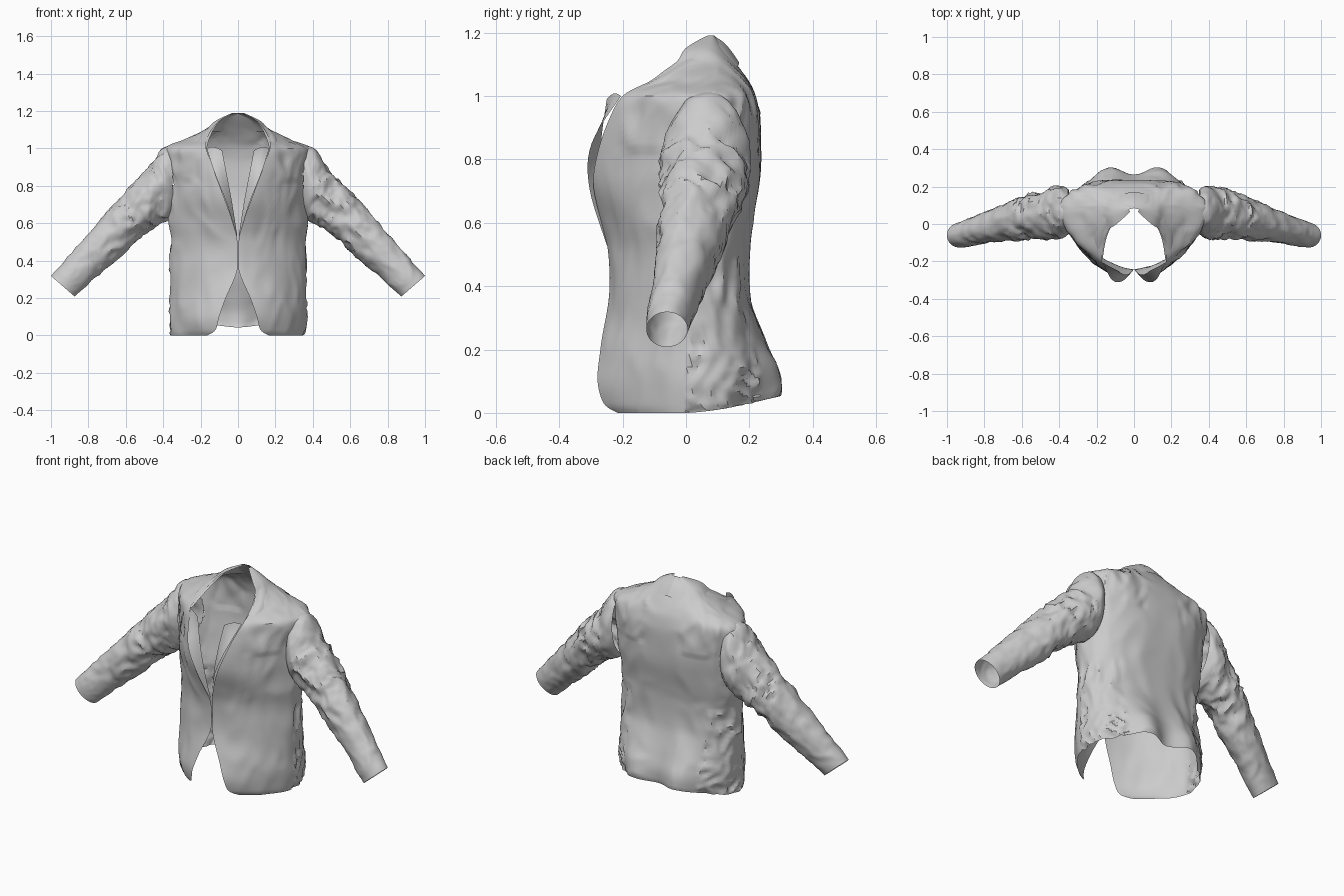
import bpy, bmesh, math
from mathutils import Vector, noise

if "Cube" in bpy.data.objects:
    bpy.data.objects.remove(bpy.data.objects["Cube"])


def spline(rows, n):
    """Catmull-Rom through rows of numbers, n steps per span."""
    out, last = [], len(rows) - 1
    for i in range(last):
        p = [rows[max(0, min(last, i + k))] for k in (-1, 0, 1, 2)]
        for s in range(n + (i == last - 1)):
            t = s / n
            out.append([0.5 * (2 * b + (c - a) * t + (2 * a - 5 * b + 4 * c - d) * t * t
                               + (3 * b - a - 3 * c + d) * t ** 3) for a, b, c, d in zip(*p)])
    return out


def crease(p, f, seed=0.0):
    """Sharp folds: ridged noise, roughly -1..1."""
    q = Vector(p) * f + Vector((seed, seed, seed))
    q += noise.noise_vector(q * 0.6) * 0.6
    return 1 - 3 * abs(noise.noise(q))


def sheet(name, grids, wrap=False, keep=None, angle=35):
    """Mesh object from grids of points."""
    bm = bmesh.new()
    for grid in grids:
        vs = [[bm.verts.new(p) for p in row] for row in grid]
        cols = len(vs[0])
        for r in range(len(vs) - 1):
            for c in range(cols if wrap else cols - 1):
                d = (c + 1) % cols
                f = [vs[r][c], vs[r][d], vs[r + 1][d], vs[r + 1][c]]
                mid = sum((v.co for v in f), Vector()) / 4
                if keep is None or keep(mid):
                    bm.faces.new(f)
    bmesh.ops.delete(bm, geom=[v for v in bm.verts if not v.link_faces], context='VERTS')
    bmesh.ops.remove_doubles(bm, verts=bm.verts, dist=0.0004)
    bmesh.ops.recalc_face_normals(bm, faces=bm.faces)
    me = bpy.data.meshes.new(name)
    bm.to_mesh(me)
    bm.free()
    ob = bpy.data.objects.new(name, me)
    bpy.context.collection.objects.link(ob)
    bpy.ops.object.select_all(action='DESELECT')
    ob.select_set(True)
    bpy.context.view_layer.objects.active = ob
    bpy.ops.object.shade_smooth_by_angle(angle=math.radians(angle))
    return ob


def mirrored(grid):
    return [grid, [[(-x, y, z) for x, y, z in row] for row in grid]]


# Body: z, half width, front y, back y, widest y, front edge x
levels = [
    (0.0, .350, -.280, .255, 0, .165), (.03, .355, -.300, .262, 0, .120),
    (.10, .36, -.310, .262, 0, .10), (.20, .36, -.285, .240, 0, .065),
    (.35, .36, -.245, .205, 0, .004), (.50, .36, -.245, .20, .01, .003),
    (.60, .37, -.270, .21, .02, .025), (.72, .375, -.31, .23, .03, .068),
    (.82, .38, -.315, .235, .05, .105), (.92, .385, -.30, .235, .06, .14),
    (1.0, .385, -.27, .22, .07, .17), (1.05, .275, -.20, .195, .07, .165),
    (1.1, .175, -.17, .16, .06, .14), (1.15, .115, -.08, .12, .05, .095),
    (1.19, .03, .06, .09, .078, .02)]


def body_row(z, w, yf, yb, ys, xf, side):
    xf = max(.002, min(xf, w * .95))
    a0 = math.asin((xf / w) ** .75)
    row = []
    for i in range(65):
        a = a0 + (math.pi - a0) * i / 64
        front = a < math.pi / 2
        e = 1.33 if front else 0.8
        x = w * max(0, math.sin(a)) ** e
        c = abs(math.cos(a)) ** e
        y = ys + ((yf - ys) if front else (yb - ys)) * c
        low = max(0, 1 - z / .35)
        if not front:
            # flared back hem with two soft flutes
            y += .05 * low * math.sin(math.pi * min(x, .28) / .28) ** 2
        zz = z + .055 * max(0, y / .3) ** 1.5 * low
        # cloth folds, fading at the centre lines and neckline
        fade = min(1, i / 8, (64 - i) / 5) * min(1, max(0, (1.16 - z) / .1))
        n = .006 * noise.noise(Vector((x * side * 5, y * 5, z * 7)))
        n += .004 * crease((x * side, y, z * .6), 9)
        if not front and x > .24 and z < .5:
            n += .010 * crease((x * side, y, z), 14, 3)
        if z > .82 and x > .12:
            n += .007 * crease((x * side, y, z * .5), 12, 5)
        d = Vector((math.sin(a), -math.cos(a), 0)) * n * fade
        row.append((side * (x + d.x), y + d.y, zz))
    return row


def outside_armhole(p):
    return not (abs(p.x) > .33 and ((p.y - .06) / .10) ** 2 + ((p.z - .82) / .15) ** 2 < 1)


fine = spline(levels, 6)
sheet("jacket_body", [[body_row(*r, s) for r in fine] for s in (1, -1)], keep=outside_armhole)

# Sleeves: top x, top z, bottom x, bottom z, front y, back y, fold depth
sections = [
    (.355, 1.012, .345, .645, -.055, .185, .001), (.41, .99, .375, .62, -.075, .20, .010),
    (.49, .875, .44, .59, -.075, .185, .017), (.60, .76, .52, .535, -.075, .155, .017),
    (.70, .655, .62, .435, -.085, .115, .012), (.83, .51, .745, .325, -.10, .065, .006),
    (.94, .385, .83, .25, -.12, .025, .004), (1.0, .318, .873, .208, -.125, .005, 0)]


def sleeve(side):
    grid = []
    for tx, tz, bx, bz, y0, y1, amp in spline(sections, 10):
        top, bot = Vector((tx, 0, tz)), Vector((bx, 0, bz))
        mid, half = (top + bot) / 2, (top - bot) / 2
        row = []
        for i in range(56):
            a = math.tau * i / 56
            c, s = math.cos(a), math.sin(a)
            p = mid + half * c + Vector((0, (y0 + y1) / 2 + (y1 - y0) / 2 * s, 0))
            out = half.normalized() * c + Vector((0, s, 0))
            q = Vector((p.x * side, p.y * .8, p.z))
            p += out * amp * (.75 * crease(q, 11, 7) + .35 * crease(q, 22, 2) - .1)
            row.append((side * p.x, p.y, p.z))
        grid.append(row)
    return grid


for side, label in ((1, "left"), (-1, "right")):
    sheet("sleeve_" + label, [sleeve(side)], wrap=True)

# Collar: fold edge xyz, then outer edge xyz
collar = spline([
    (0, .085, 1.19, 0, .168, 1.105), (.065, .062, 1.172, .09, .155, 1.092),
    (.115, 0, 1.125, .175, .07, 1.082), (.15, -.085, 1.06, .215, -.05, 1.045),
    (.168, -.19, 1.0, .215, -.16, .985)], 8)


def fold(r, n=8):
    a, b = Vector(r[:3]), Vector(r[3:])
    puff = (b - a).normalized() * .0 + Vector((a.x * .4, 0, .1)).normalized()
    return [tuple(a.lerp(b, i / n) + puff * .014 * math.sin(math.pi * i / n)) for i in range(n + 1)]


sheet("collar", mirrored([fold(r) for r in collar]))

# Lapels: inner edge xyz, then turned edge on the chest xyz
lapel = spline([
    (.004, -.246, .53, .006, -.250, .53), (.030, -.268, .70, .062, -.305, .71),
    (.058, -.268, .85, .118, -.298, .85), (.085, -.250, .99, .168, -.205, 1.0)], 6)
sheet("lapel_facings", mirrored([fold(r, 4) for r in lapel]))
